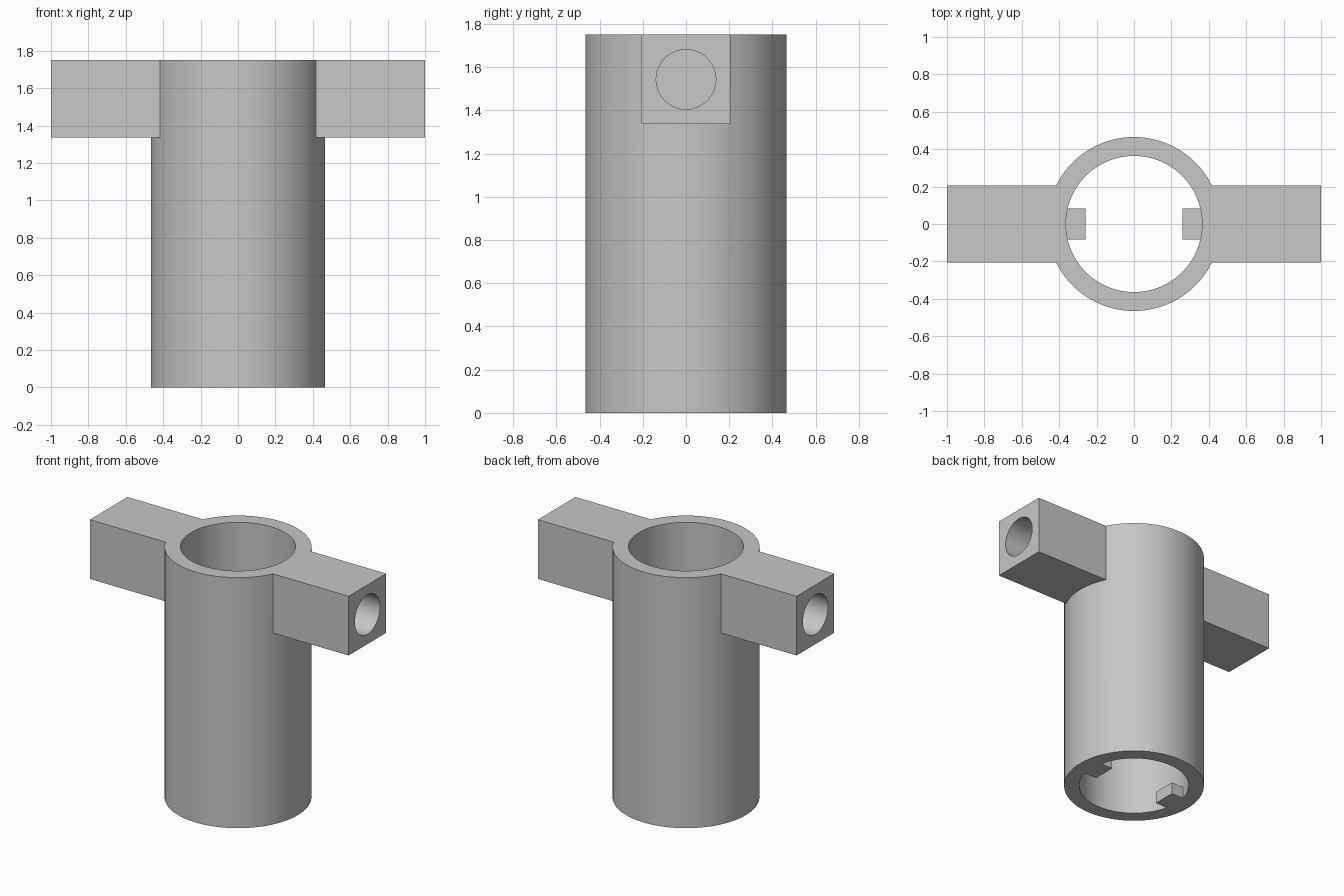
import bpy
from math import pi, radians

cube = bpy.data.objects.get("Cube")
if cube:
    bpy.data.objects.remove(cube, do_unlink=True)

HEIGHT = 1.75
OUTER_R, INNER_R = 0.465, 0.364
ARM_HALF = 0.207
ARM_Z = HEIGHT - ARM_HALF
SOCKET_R, SOCKET_DEPTH = 0.138, 0.5
KEY_HALF, KEY_HEIGHT, KEY_TIP = 0.083, 0.085, 0.26

grey = bpy.data.materials.new("plain grey")
grey.use_nodes = True
colour = (0.57, 0.57, 0.57, 1)
grey.diffuse_color = colour
grey.node_tree.nodes["Principled BSDF"].inputs["Base Color"].default_value = colour


def cylinder(name, radius, depth, location, rotation=(0, 0, 0), sides=96):
    bpy.ops.mesh.primitive_cylinder_add(vertices=sides, radius=radius, depth=depth,
                                        location=location, rotation=rotation)
    obj = bpy.context.object
    obj.name = name
    obj.data.materials.append(grey)
    return obj


def box(name, size, location):
    bpy.ops.mesh.primitive_cube_add(size=1, location=location)
    obj = bpy.context.object
    obj.name = name
    obj.scale = size
    bpy.ops.object.transform_apply(location=False, rotation=False, scale=True)
    obj.data.materials.append(grey)
    return obj


def combine(target, tool, operation):
    mod = target.modifiers.new(operation.lower(), 'BOOLEAN')
    mod.operation = operation
    mod.solver = 'EXACT'
    mod.object = tool
    bpy.ops.object.select_all(action='DESELECT')
    bpy.context.view_layer.objects.active = target
    target.select_set(True)
    bpy.ops.object.modifier_apply(modifier=mod.name)
    bpy.data.objects.remove(tool, do_unlink=True)


# Tube with the square cross arms
body = cylinder("tube_with_arms", OUTER_R, HEIGHT, (0, 0, HEIGHT / 2))
arms = box("arms", (2, 2 * ARM_HALF, 2 * ARM_HALF), (0, 0, ARM_Z))
combine(body, arms, 'UNION')

# Bore through the tube
bore = cylinder("bore_cutter", INNER_R, HEIGHT * 2, (0, 0, HEIGHT / 2))
combine(body, bore, 'DIFFERENCE')

for side in (1, -1):
    # Blind round socket in the arm end
    socket = cylinder("socket_cutter", SOCKET_R, 2 * SOCKET_DEPTH, (side, 0, ARM_Z),
                      (0, pi / 2, 0), 64)
    combine(body, socket, 'DIFFERENCE')
    # Key block on the inner wall at the base
    root = (INNER_R + OUTER_R) / 2
    key = box("key", (root - KEY_TIP, 2 * KEY_HALF, KEY_HEIGHT),
              (side * (root + KEY_TIP) / 2, 0, KEY_HEIGHT / 2))
    combine(body, key, 'UNION')

body.select_set(True)
bpy.context.view_layer.objects.active = body
bpy.ops.object.shade_smooth_by_angle(angle=radians(30))
